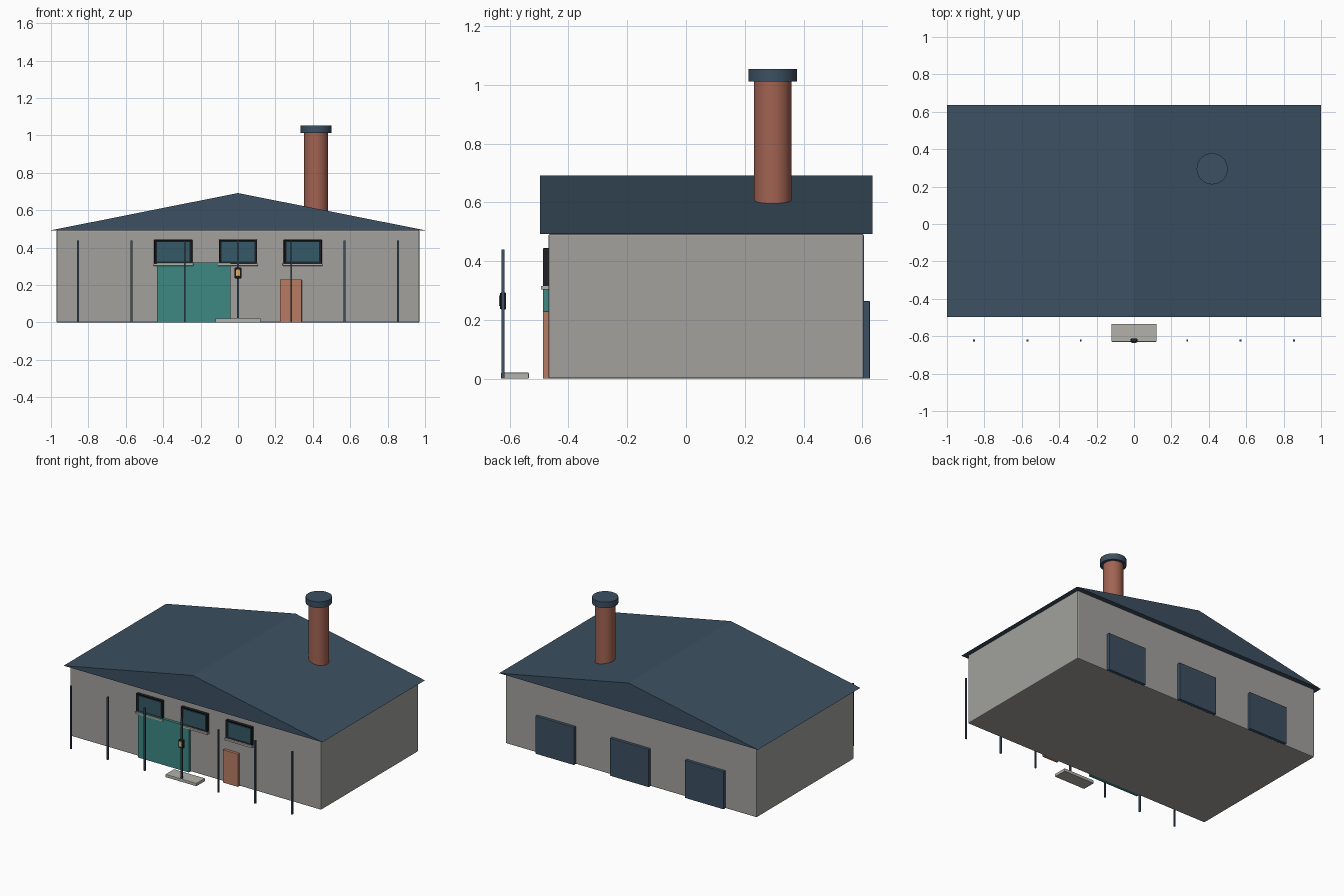
import bpy, bmesh

if "Cube" in bpy.data.objects:
    bpy.data.objects.remove(bpy.data.objects["Cube"])


def mat(name, r, g, b):
    m = bpy.data.materials.new(name)
    m.diffuse_color = (r, g, b, 1)
    m.use_nodes = True
    m.node_tree.nodes["Principled BSDF"].inputs["Base Color"].default_value = m.diffuse_color
    return m


SLATE = mat("slate_blue", 0.045, 0.08, 0.12)
STONE = mat("stone", 0.45, 0.44, 0.40)
WALL = mat("wall_grey", 0.36, 0.355, 0.34)
TEAL = mat("teal", 0.047, 0.25, 0.23)
COPPER = mat("copper", 0.48, 0.20, 0.13)
BRICK = mat("brick", 0.36, 0.125, 0.085)
DARK = mat("dark_frame", 0.015, 0.016, 0.02)
GLASS = mat("glass", 0.035, 0.10, 0.14)
GLOW = mat("lamp_glow", 0.85, 0.42, 0.12)


def finish(bm, name, material, bevel=0):
    bmesh.ops.recalc_face_normals(bm, faces=bm.faces)
    me = bpy.data.meshes.new(name)
    bm.to_mesh(me)
    bm.free()
    ob = bpy.data.objects.new(name, me)
    bpy.context.collection.objects.link(ob)
    me.materials.append(material)
    if bevel:
        mod = ob.modifiers.new("bevel", "BEVEL")
        mod.width, mod.segments = bevel, 2
    return ob


def box(name, x, y, z, material, bevel=0, inset=0, depth=0):
    """Box from (min, max) ranges; optionally recess the front (-y) face."""
    bm = bmesh.new()
    bmesh.ops.create_cube(bm, size=1)
    for v in bm.verts:
        v.co = [r[0] if c < 0 else r[1] for c, r in zip(v.co, (x, y, z))]
    if inset:
        bm.normal_update()
        front = min(bm.faces, key=lambda f: f.normal.y)
        bmesh.ops.inset_region(bm, faces=[front], thickness=inset)
        bmesh.ops.translate(bm, verts=front.verts, vec=(0, depth, 0))
    return finish(bm, name, material, bevel)


def cylinder(name, x, y, z, radius, material):
    bpy.ops.mesh.primitive_cylinder_add(vertices=32, radius=radius, depth=z[1] - z[0],
                                        location=(x, y, sum(z) / 2))
    ob = bpy.context.object
    ob.name = name
    ob.data.materials.append(material)
    bpy.ops.object.shade_smooth_by_angle()
    return ob


# Main walls
box("walls", (-0.97, 0.97), (-0.468, 0.605), (0, 0.493), WALL, bevel=0.006)

# Gable roof: triangular profile extruded along y
bm = bmesh.new()
profile = bm.faces.new([bm.verts.new((x, -0.497, z)) for x, z in
                        ((-1, 0.493), (1, 0.493), (0, 0.692))])
ext = bmesh.ops.extrude_face_region(bm, geom=[profile])["geom"]
bmesh.ops.translate(bm, vec=(0, 1.132, 0),
                    verts=[g for g in ext if isinstance(g, bmesh.types.BMVert)])
if not profile.is_valid or len(bm.faces) < 5:
    bmesh.ops.holes_fill(bm, edges=bm.edges)
finish(bm, "roof", SLATE)

# Round chimney and cap
cylinder("chimney", 0.418, 0.295, (0.50, 1.012), 0.064, BRICK)
cylinder("chimney_cap", 0.418, 0.295, (1.012, 1.054), 0.083, SLATE)

# Front doors
box("wide_door", (-0.433, -0.039), (-0.487, -0.46), (0, 0.32), TEAL)
box("small_door", (0.225, 0.341), (-0.487, -0.46), (0, 0.23), COPPER, bevel=0.002)

# Front windows with frame, pane and sill
for cx in (-0.346, 0, 0.346):
    box("window_frame", (cx - 0.102, cx + 0.102), (-0.489, -0.46), (0.31, 0.444),
        DARK, bevel=0.004, inset=0.016, depth=0.014)
    box("window_pane", (cx - 0.087, cx + 0.087), (-0.481, -0.472), (0.325, 0.429), GLASS)
    box("window_sill", (cx - 0.107, cx + 0.107), (-0.494, -0.46), (0.303, 0.316),
        STONE, bevel=0.002)

# Back doors
for cx in (-0.578, 0, 0.578):
    box("back_door", (cx - 0.15, cx + 0.15), (0.60, 0.626), (0, 0.264), SLATE, bevel=0.003)

# Row of thin posts in front
for i in range(-3, 4):
    cx = i * 0.285
    box("post", (cx - 0.005, cx + 0.005), (-0.628, -0.617), (0, 0.439), SLATE)

# Front step
box("front_step", (-0.12, 0.12), (-0.63, -0.535), (0, 0.021), STONE, bevel=0.003)

# Lantern on the middle post
box("lantern", (-0.018, 0.018), (-0.633, -0.612), (0.236, 0.293), DARK, bevel=0.004)
box("lantern_glass", (-0.010, 0.010), (-0.637, -0.628), (0.247, 0.283), GLOW, bevel=0.002)
